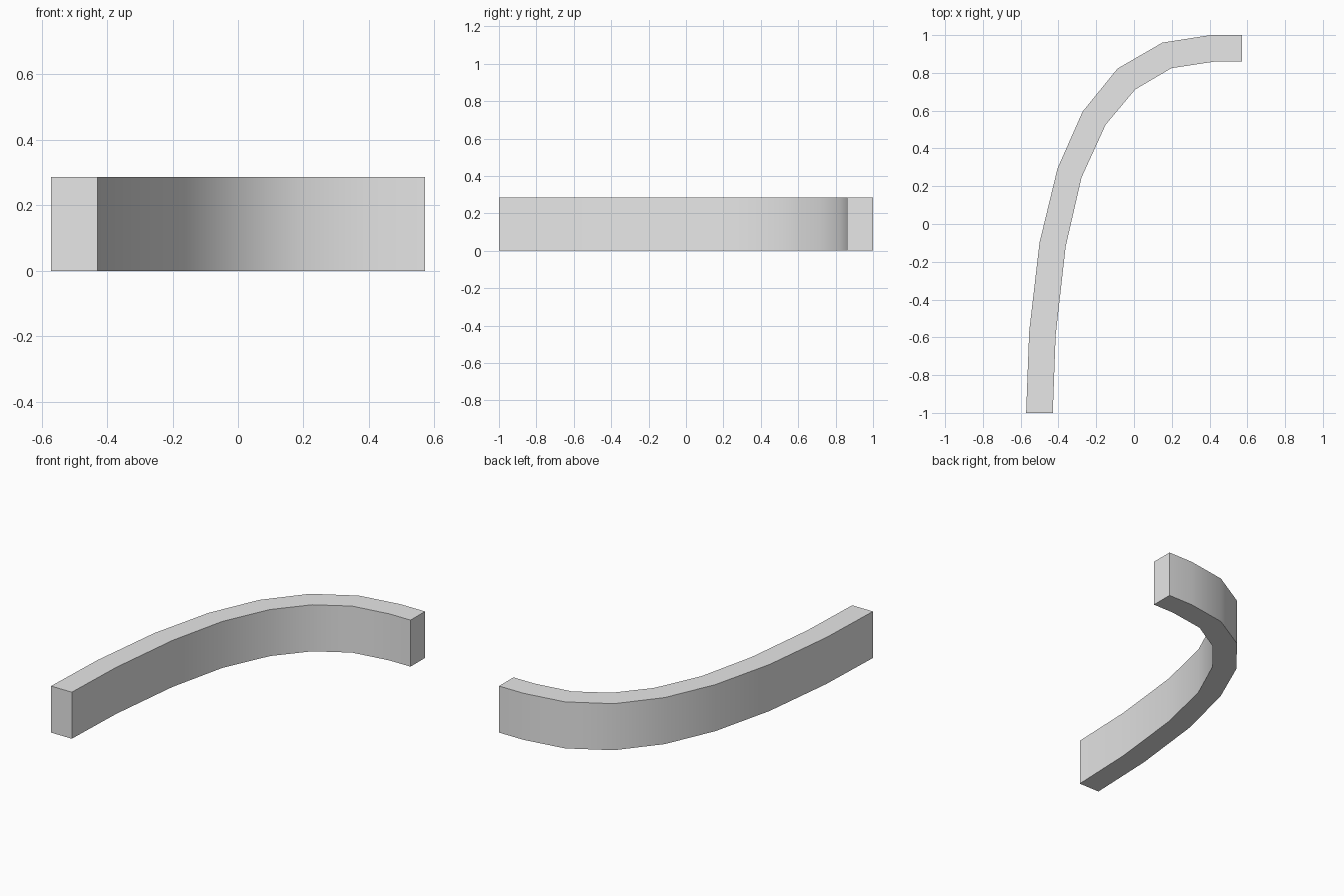
import bpy
import bmesh
import math

cube = bpy.data.objects.get("Cube")
if cube:
    bpy.data.objects.remove(cube, do_unlink=True)

HEIGHT = 0.286

# Plan outline of the curved wall, from the front end round to the side end
outer = [(-0.571, -1), (-0.555, -0.57), (-0.5, -0.098), (-0.405, 0.294),
         (-0.272, 0.595), (-0.087, 0.823), (0.15, 0.96), (0.405, 1), (0.571, 1)]
inner = [(-0.43, -1), (-0.415, -0.59), (-0.362, -0.12), (-0.278, 0.246),
         (-0.15, 0.526), (0.006, 0.712), (0.198, 0.825), (0.428, 0.86), (0.571, 0.86)]

# Flat plain grey
grey = bpy.data.materials.new("light_grey")
grey.use_nodes = True
colour = (0.8, 0.8, 0.8, 1)
grey.diffuse_color = colour
grey.node_tree.nodes["Principled BSDF"].inputs["Base Color"].default_value = colour

# Curved wall: the plan outline as one strip of quads, extruded upwards
bm = bmesh.new()
rows = [[bm.verts.new((x, y, 0)) for x, y in side] for side in (outer, inner)]
for i in range(len(outer) - 1):
    bm.faces.new((rows[0][i], rows[0][i + 1], rows[1][i + 1], rows[1][i]))
result = bmesh.ops.extrude_face_region(bm, geom=bm.faces[:])
top = [v for v in result["geom"] if isinstance(v, bmesh.types.BMVert)]
bmesh.ops.translate(bm, verts=top, vec=(0, 0, HEIGHT))
bmesh.ops.recalc_face_normals(bm, faces=bm.faces[:])

mesh = bpy.data.meshes.new("curved_wall")
bm.to_mesh(mesh)
bm.free()
mesh.materials.append(grey)
wall = bpy.data.objects.new("curved_wall", mesh)
bpy.context.collection.objects.link(wall)

# Smooth round the bend, crisp at the rims and ends
bpy.ops.object.select_all(action="DESELECT")
wall.select_set(True)
bpy.context.view_layer.objects.active = wall
bpy.ops.object.shade_smooth_by_angle(angle=math.radians(30))
